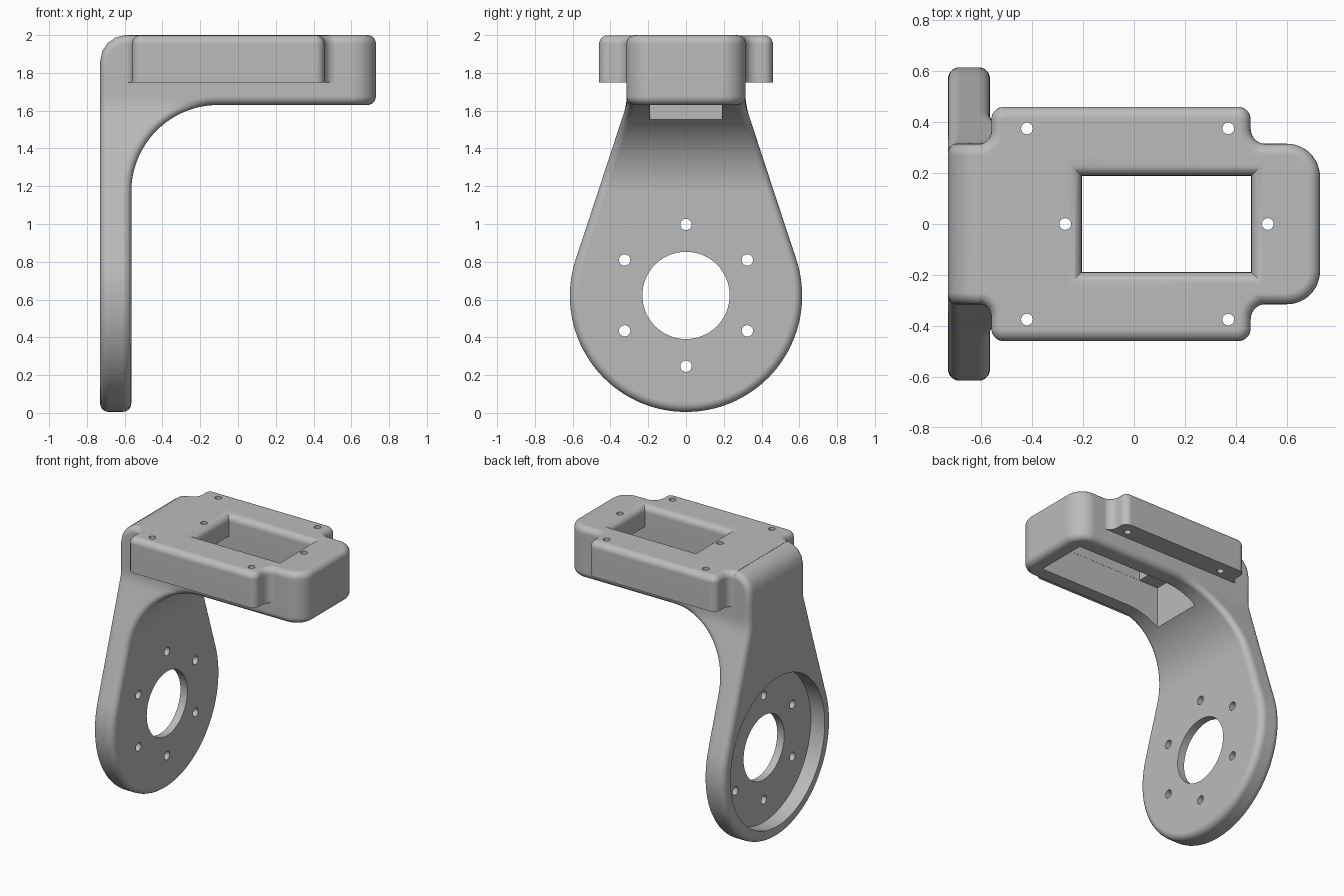
import bpy, bmesh, math
from math import sin, cos, tan, radians, sqrt, pi

if "Cube" in bpy.data.objects:
    bpy.data.objects.remove(bpy.data.objects["Cube"])

R = 0.045                      # rounding of the outer edges
CZ, CR = 0.62, 0.615           # centre height and radius of the round plate
XI, XO = -0.565, -0.73         # inner and outer face of the plate
TAPER = radians(18.2)

mat = bpy.data.materials.new("grey_plastic")
mat.diffuse_color = (0.5, 0.5, 0.5, 1)
mat.use_nodes = True
mat.node_tree.nodes["Principled BSDF"].inputs["Base Color"].default_value = mat.diffuse_color


def make(name, bm):
    bmesh.ops.recalc_face_normals(bm, faces=bm.faces)
    me = bpy.data.meshes.new(name)
    bm.to_mesh(me)
    bm.free()
    me.materials.append(mat)
    ob = bpy.data.objects.new(name, me)
    bpy.context.collection.objects.link(ob)
    return ob


def loft(name, rings):
    """Closed rings joined in order, capped with n-gons."""
    bm = bmesh.new()
    vs = [[bm.verts.new(p) for p in r] for r in rings]
    n = len(rings[0])
    for a, b in zip(vs, vs[1:]):
        for j in range(n):
            bm.faces.new((a[j], a[(j + 1) % n], b[(j + 1) % n], b[j]))
    bm.faces.new(vs[0])
    bm.faces.new(vs[-1])
    return make(name, bm)


def boolean(target, tool, op):
    m = target.modifiers.new("bool", 'BOOLEAN')
    m.operation, m.solver, m.object = op, 'EXACT', tool
    bpy.context.view_layer.objects.active = target
    bpy.ops.object.modifier_apply(modifier=m.name)
    bpy.data.objects.remove(tool)


def drill(target, axis, c, r, a, b, n=24):
    """Cylindrical cut along x or z, from a to b."""
    def ring(h):
        pts = [(c[0] + r * cos(2 * pi * k / n), c[1] + r * sin(2 * pi * k / n)) for k in range(n)]
        return [(h, u, v) if axis == 'x' else (u, v, h) for u, v in pts]
    boolean(target, loft("cutter", [ring(a), ring(b)]), 'DIFFERENCE')


def width(z):
    return 0.315 + max(0, 1.63 - z) * tan(TAPER)


# cross-section samples between inner face A and outer face B: (point, edge inset)
def section(A, B):
    L = math.dist(A, B)
    q = [radians(90 * k / 6) for k in range(7)]
    s = [(R * (1 - cos(t)), R * (1 - sin(t))) for t in q]
    s += [(R + (L - 2 * R) * k / 10, 0) for k in range(1, 10)]
    s += [(L - d, o) for d, o in reversed(s[:7])]
    return [((A[0] + (B[0] - A[0]) * d / L, A[1] + (B[1] - A[1]) * d / L), o) for d, o in s]


# bracket body: round plate, tapered neck, curved bend and arm in one sweep
stations = []
for k in range(37):                                     # round end of the plate
    f = radians(-88) + (TAPER + radians(88)) * k / 36
    stations.append([(p[0], (CR - o) * cos(f), CZ + (CR - o) * sin(f))
                     for p, o in section((XI, 0), (XO, 0))])


def straight(A, B):
    stations.append([(p[0], width(p[1]) - o, p[1]) for p, o in section(A, B)])


for z in (0.93, 1.06):
    straight((XI, z), (XO, z))
BX, BZ, BR = -0.105, 1.17, 0.46                          # centre and radius of the bend
KX, KZ, KR = -0.59, 1.86, 0.14                           # outer corner rounding
for k in range(33):
    f = radians(90 * k / 32)
    u = (-cos(f), sin(f))
    tx = (XO - BX) / u[0] if k < 32 else 9
    tz = (2 - BZ) / u[1] if k else 9
    t = min(tx, tz)
    if BX + t * u[0] < KX and BZ + t * u[1] > KZ:
        dx, dz = KX - BX, KZ - BZ
        b = dx * u[0] + dz * u[1]
        t = b + sqrt(max(0, b * b - dx * dx - dz * dz + KR * KR))
    straight((BX + BR * u[0], BZ + BR * u[1]), (BX + t * u[0], BZ + t * u[1]))
for x in (0.1, 0.35):
    straight((x, 1.63), (x, 2))
for k in range(13):                                     # rounded tip of the arm
    f = radians(90 * k / 12)
    stations.append([(0.6 + (0.13 - o) * sin(f), 0.185 + (0.13 - o) * cos(f), p[1])
                     for p, o in section((0, 1.63), (0, 2))])

bm = bmesh.new()
rows = [[[bm.verts.new((x, s * y, z)) for x, y, z in st] for s in (1, -1)] for st in stations]
for (a, am), (b, bmir) in zip(rows, rows[1:]):
    la, lb = a + am[::-1], b + bmir[::-1]
    for j in range(len(la)):
        i = (j + 1) % len(la)
        bm.faces.new((la[j], la[i], lb[i], lb[j]))
for a, am in (rows[0], rows[-1]):
    for j in range(len(a) - 1):
        bm.faces.new((a[j], a[j + 1], am[j + 1], am[j]))
body = make("servo_bracket", bm)

# side flanges: one slab crossing the arm, with rounded rim and filleted roots
def arc(cx, cy, r, a0, a1, sign):
    """sign +1: convex corner, -1: concave fillet; gives (x, y, nx, ny)."""
    out = []
    for k in range(9):
        f = radians(a0 + (a1 - a0) * k / 8)
        out.append((cx + r * cos(f), cy + r * sin(f), sign * cos(f), sign * sin(f)))
    return out


half = (arc(-0.61, 0.364, 0.05, -90, 0, -1) + arc(-0.51, 0.41, 0.05, 180, 90, 1)
        + arc(0.408, 0.41, 0.05, 90, 0, 1) + arc(0.518, 0.374, 0.06, 180, 270, -1))
outline = half + [(x, -y, nx, -ny) for x, y, nx, ny in reversed(half)]
levels = [(1.75, 0)] + [(1.999 - R + R * sin(t), R * (1 - cos(t)))
                        for t in (radians(15 * k) for k in range(7))]
slab = loft("flanges", [[(x - o * nx, y - o * ny, z) for x, y, nx, ny in outline]
                        for z, o in levels])
boolean(body, slab, 'UNION')


# pocket below and window above with a rounded lip
def rect(x0, x1, w, z, o=0):
    return [(x0 - o, -w - o, z), (x1 + o, -w - o, z), (x1 + o, w + o, z), (x0 - o, w + o, z)]


boolean(body, loft("cutter", [rect(-0.36, 0.62, 0.19, 1.4), rect(-0.36, 0.62, 0.19, 1.85)]),
        'DIFFERENCE')
lip = [(2 - R + R * sin(t), R * (1 - cos(t))) for t in (radians(15 * k) for k in range(7))]
boolean(body, loft("cutter", [rect(-0.205, 0.46, 0.189, 1.8)]
                   + [rect(-0.205, 0.46, 0.189, z, o) for z, o in lip]
                   + [rect(-0.205, 0.46, 0.189, 2.1, R)]), 'DIFFERENCE')

# round recess in the back, centre hole and six bolt holes
drill(body, 'x', (0, 0.622), 0.535, -0.9, -0.62, 96)
drill(body, 'x', (0, 0.622), 0.231, -0.9, -0.4, 64)
for k in range(6):
    f = radians(30 + 60 * k)
    drill(body, 'x', (0.375 * cos(f), 0.622 + 0.375 * sin(f)), 0.03, -0.9, -0.4)

# screw holes in the flanges and arm
for x, y in ((-0.42, 0.375), (-0.42, -0.375), (0.37, 0.375), (0.37, -0.375), (-0.27, 0), (0.525, 0)):
    drill(body, 'z', (x, y), 0.023, 1.7, 2.2)

bpy.ops.object.select_all(action='DESELECT')
body.select_set(True)
bpy.context.view_layer.objects.active = body
bpy.ops.object.shade_smooth_by_angle(angle=radians(30))
wn = body.modifiers.new("normals", 'WEIGHTED_NORMAL')
wn.keep_sharp = True
